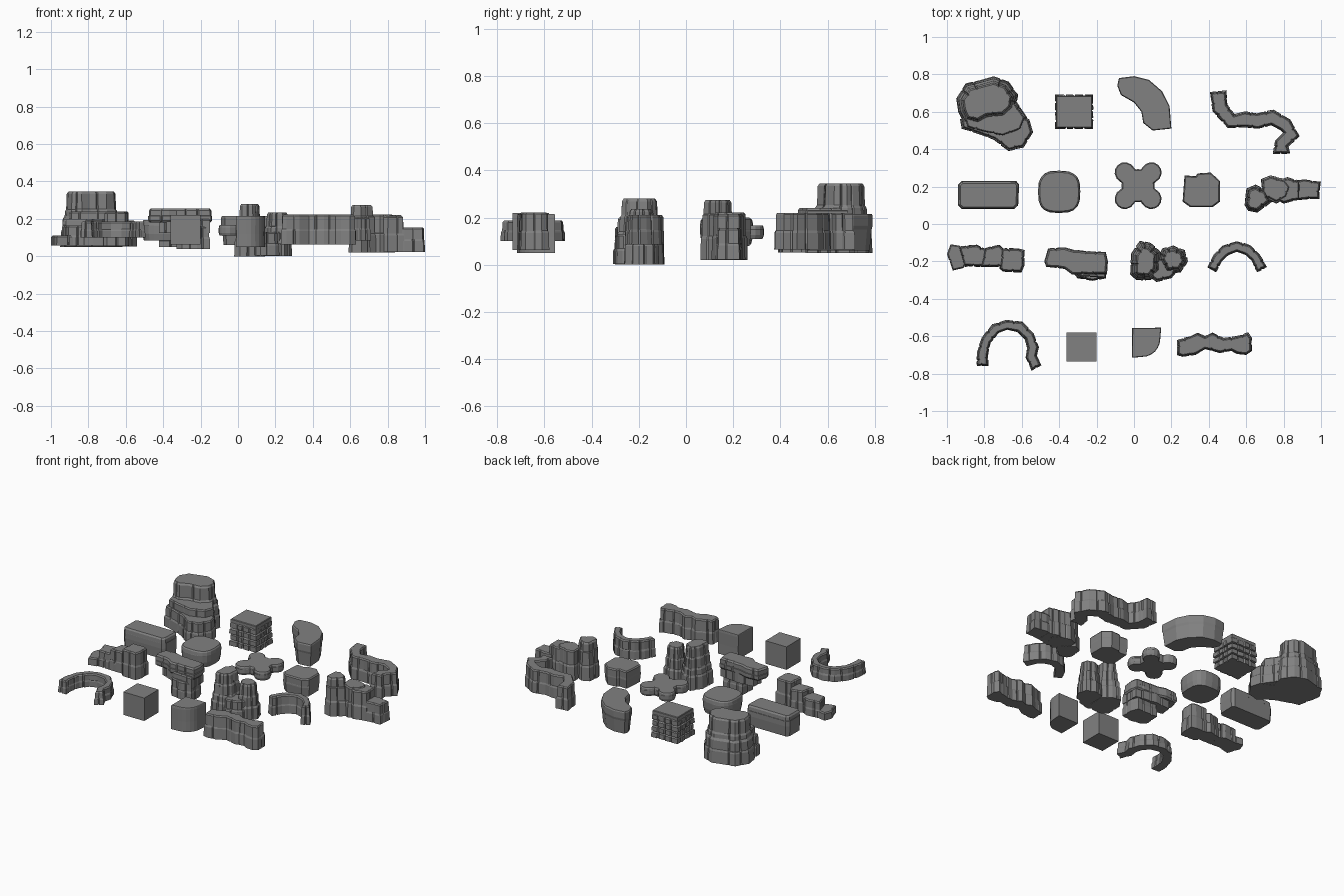
import bpy, bmesh, math, random
from mathutils import Vector

if "Cube" in bpy.data.objects:
    bpy.data.objects.remove(bpy.data.objects["Cube"])
random.seed(7)
grey = bpy.data.materials.new('dark_rock')
grey.diffuse_color = (.22, .22, .22, 1)
grey.use_nodes = True
grey.node_tree.nodes["Principled BSDF"].inputs["Base Color"].default_value = grey.diffuse_color


def ccw(p):
    return p if sum(a.cross(b) for a, b in zip(p, p[1:] + p[:1])) > 0 else p[::-1]


def pts(s):
    """Parse 'x y, x y' in hundredths into points."""
    return [Vector([float(v) / 100 for v in q.split()]) for q in s.split(',')]


def normals(p):
    """Mitred outward normal at every outline point."""
    out = []
    for i, c in enumerate(p):
        a, b = (c - p[i - 1]).normalized(), (p[(i + 1) % len(p)] - c).normalized()
        n = Vector((a.y + b.y, -a.x - b.x)).normalized()
        out.append(n / max(0.6, n.dot(Vector((a.y, -a.x)))))
    return out


def craggy(p, step, depth):
    """Break outline edges into blocks with vertical notches; (point, normal) pairs."""
    out, ns = [], normals(p)
    for k, a in enumerate(p):
        b, na, nb = p[(k + 1) % len(p)], ns[k], ns[(k + 1) % len(p)]
        out.append((a, na))
        e = b - a
        n = int(e.length / step) if step else 0
        inward = Vector((-e.y, e.x)).normalized()
        for j in range(1, n + 1):
            t = (j + random.uniform(-.2, .2)) / (n + 1)
            w = .006 / e.length
            for s, d in ((t - w, 0), (t, depth), (t + w, 0)):
                out.append((a + e * s + inward * d, na.lerp(nb, s)))
    return out


def strata(z0, z1, n, taper=0.0, groove=.004):
    """Rock layers: list of (z, inset) with a chamfer and groove between them."""
    lv, h = [], (z1 - z0) / n
    for k in range(n):
        i = taper * k / max(1, n - 1)
        zt = z0 + h * (k + 1)
        lv += [(z0 + h * k + (.003 if k else 0), i), (zt - .008, i + .001),
               (zt, i + (.007 if k == n - 1 else groove))]
    return lv


def body(name, outline, levels, step=.06, notch=.005, jitter=.003):
    p = craggy(ccw(outline), step, notch)
    bm = bmesh.new()
    rings = []
    for k, (z, inset) in enumerate(levels):
        if k % 3 == 0:
            j = [random.uniform(-jitter / 2, jitter / 2) for _ in p]
        rings.append([bm.verts.new((*(c - m * (inset + r)), z)) for (c, m), r in zip(p, j)])
    for lo, hi in zip(rings, rings[1:]):
        for i in range(len(p)):
            bm.faces.new((lo[i - 1], lo[i], hi[i], hi[i - 1]))
    caps = [bm.faces.new(rings[0][::-1]), bm.faces.new(rings[-1])]
    bm.normal_update()
    bmesh.ops.triangulate(bm, faces=caps, ngon_method='EAR_CLIP')
    bmesh.ops.recalc_face_normals(bm, faces=bm.faces)
    # merge each flat cap's triangles back into larger faces
    bmesh.ops.dissolve_limit(bm, angle_limit=.001, verts=[], edges=[])
    me = bpy.data.meshes.new(name)
    bm.to_mesh(me)
    bm.free()
    me.materials.append(grey)
    ob = bpy.data.objects.new(name, me)
    bpy.context.collection.objects.link(ob)
    return ob


def volume(me):
    bm = bmesh.new()
    bm.from_mesh(me)
    v = bm.calc_volume()
    bm.free()
    return v


def fuse(base, *parts):
    """Union overlapping bodies; a part stays separate if the union is not sound."""
    for o in parts:
        m = base.modifiers.new('union', 'BOOLEAN')
        m.operation, m.solver, m.object = 'UNION', 'EXACT', o
        bpy.context.view_layer.update()
        me = bpy.data.meshes.new_from_object(base.evaluated_get(bpy.context.evaluated_depsgraph_get()))
        base.modifiers.clear()
        if volume(me) > .99 * max(volume(base.data), volume(o.data)):
            base.data = me
            bpy.data.objects.remove(o)


def ribbon(path, width):
    """Outline of a wall of given half width along an open path."""
    p, left, right = pts(path), [], []
    for i, c in enumerate(p):
        d = (p[min(i + 1, len(p) - 1)] - p[max(i - 1, 0)]).normalized()
        n = Vector((-d.y, d.x)) * width * random.uniform(.9, 1.12)
        left.append(c + n)
        right.append(c - n)
    return left + right[::-1]


# back row: terraced mesa
fuse(
    body('mesa', pts('-94 60, -95 67, -90 75, -82 77, -75 79, -67 76, -62 69, -63 61, -69 56, -78 55, -83 52, -91 54'),
         [(.05, 0), (.13, .004), (.14, .008), (.142, .01), (.2, .012), (.212, .02), (.215, .022),
          (.24, .024), (.25, .03), (.252, .031), (.333, .034), (.345, .042)], .08),
    body('mesa_mid', pts('-92 58, -90 51, -80 48, -70 46, -60 50, -57 57, -64 67, -80 68'), strata(.052, .24, 3, .012), .08),
    body('mesa_low', pts('-93 56, -92 51, -83 48, -75 45, -67 39, -59 41, -54 49, -56 56, -70 62'), strata(.051, .19, 2, .008), .08))

# back row: layered block, bent block, winding wall
fuse(
    body('layered_block', pts('-42 51, -22 51, -22 69, -42 69'), strata(.05, .21, 4, 0, .011), .06, .010, .007),
    body('layered_block_cap', pts('-41.6 51.5, -22.4 51.5, -22.4 68.5, -41.6 68.5'), [(.18, 0), (.228, 0), (.232, .003)], 0, 0, 0))
body('bent_block', pts('-9 74, -8 78, 0 79, 8 77, 15 71, 19 63, 20 51, 10 50, 5 54, 4 60, 0 65, -7 69'),
     [(.06, .012), (.15, .004), (.165, 0), (.167, 0), (.207, 0), (.215, .004)], 0, 0, .001)
body('winding_wall', ribbon('45 71, 46 62, 52 55, 59 56, 66 55, 74 57, 81 53, 84 48, 79 43, 79 37.5', .042),
     strata(.065, .22, 2, .006), .06)

# second row: smooth boulders
body('long_boulder', pts('-94 10, -92 8, -64 8, -62 10, -61.5 21, -63 23, -92 23, -94 21'),
     [(.06, .005), (.13, 0), (.165, .001), (.166, .002), (.19, .004), (.2, .012)], 0, 0, .002)
body('round_boulder', [Vector((-.4 + .113 * math.copysign(abs(math.cos(a)) ** .7, math.cos(a)),
                               .172 + .113 * math.copysign(abs(math.sin(a)) ** .7, math.sin(a))))
                       for a in [k * math.tau / 20 for k in range(20)]],
     [(.085, .010), (.12, .002), (.165, 0), (.167, 0), (.187, .003), (.195, .009)], 0, 0, .002)


# four-lobed slab
def lobe(a):
    d = (a % (math.pi / 2)) - math.pi / 4
    r = max(.088, .1 * math.cos(d) + math.sqrt(max(0, .055 ** 2 - (.1 * math.sin(d)) ** 2)))
    return Vector((.022 + r * math.cos(a), .205 + r * math.sin(a)))


body('clover_slab', [lobe(k * math.tau / 40) for k in range(40)],
     [(.11, .006), (.125, 0), (.15, 0), (.151, .001), (.16, .002), (.167, .006)], 0, 0, .001)
body('small_boulder', pts('26 12, 30 9, 42 9, 46 12, 46 23, 41 27.5, 34 27, 33 25.5, 27 26'),
     [(.08, .006), (.14, 0), (.15, .001), (.151, .001), (.192, .001), (.2, .007)], 0, 0, .001)

# stepped ridge
fuse(
    body('stepped_ridge', pts('59 10, 60 19, 65 21, 71 18, 74 12, 66 6, 61 7'),
         [(.02, 0), (.11, .002), (.12, .006), (.122, .008), (.21, .010), (.215, .014), (.217, .014), (.264, .016), (.275, .023)]),
    body('ridge_mid', pts('68 15, 68 24, 73 26, 81 24, 84 20, 82 14, 76 11'), strata(.021, .222, 2, .008)),
    body('ridge_mid_low', pts('74 14, 75 22, 82 25, 89 23, 89 13, 80 11'), strata(.022, .215, 2, .006)),
    body('ridge_end', pts('80 12.5, 82 22, 91 24, 99.8 22.5, 99 13.5, 89 13'), strata(.023, .155, 2, .004)))

# third row: staircase ridge
fuse(
    body('stair_ridge', pts('-72 -24, -70 -25.5, -60 -26, -58.5 -22, -58.5 -14, -62 -13, -71 -13'), strata(.055, .236, 2, .006)),
    body('stair_upper', pts('-82 -23, -80 -13, -72 -11, -68 -15, -68 -23'), strata(.056, .2, 2, .004)),
    body('stair_mid', pts('-91 -22.5, -94 -12, -84 -11, -78 -14, -77 -23'), strata(.057, .165, 2, .004)),
    body('stair_low', pts('-97 -25, -100 -16, -98 -11, -89 -12, -86 -22'), strata(.058, .11, 1)))

# overhanging rock: wide cap on a narrower stem
fuse(
    body('overhang_rock', pts('-48 -20, -46 -13, -37 -12.5, -32 -14, -15 -15, -14 -20, -14.5 -27, -33 -27, -37 -24, -47 -23'),
         [(.18, .008), (.19, 0), (.215, 0), (.217, .003), (.245, .004), (.255, .012)], .08),
    body('overhang_mid', pts('-42 -22, -41 -15, -30 -14, -15 -16, -15 -29, -29 -28, -34 -25'), strata(.125, .2, 1)),
    body('overhang_stem', pts('-33 -26, -32 -16, -17 -16, -15 -21, -15 -29, -22 -30.5, -30 -29'), strata(.04, .16, 2, .004)))

# twin pillars on a shared base
fuse(
    body('twin_pillars', pts('-2 -27, -1.5 -16, 3 -9, 9 -10, 14.5 -15, 14 -25, 9 -30, 1 -30'),
         [(0, 0), (.085, .003), (.095, .008), (.097, .009), (.13, .011), (.14, .017), (.142, .017),
          (.2, .021), (.21, .027), (.212, .027), (.268, .030), (.28, .037)]),
    body('second_pillar', pts('13 -19, 15 -13, 21 -11.5, 27 -14, 29 -20, 25 -26, 17 -26'),
         [(.002, 0), (.08, .002), (.09, .008), (.092, .010), (.15, .013), (.16, .018), (.162, .018), (.223, .022), (.235, .029)]),
    body('pillar_base', pts('7 -27, 8 -18, 20 -18, 25 -24, 20 -29, 12 -31'), strata(.003, .13, 2, .008)))

# curved walls
body('small_arc_wall', ribbon('41.5 -24.5, 45 -18, 49 -14, 55 -12, 61 -14, 65 -18, 68.5 -24.5', .029),
     strata(.085, .21, 2, .005))
body('large_arc_wall', ribbon('-81 -76, -81 -69, -79 -62, -74 -56, -68 -54, -61 -55, -56 -60, -54 -66, -55 -71, -52 -77', .028),
     strata(.1, .187, 2, .005))

# front row: plain cube and block with one rounded corner
body('plain_cube', pts('-36 -73.5, -20 -73.5, -20 -58, -36 -58'), [(.062, 0), (.22, 0)], 0, 0, 0)
arc = [Vector((.045 + .095 * math.cos(a), -.615 + .095 * math.sin(a)))
       for a in [-math.pi / 2 + k * math.pi / 12 for k in range(7)]]
body('rounded_corner_block', arc + pts('14.5 -55.5, -1 -55.5, -1 -71.5'),
     [(.05, 0), (.12, .001), (.20, 0), (.202, 0), (.212, .001), (.215, .003)], 0, 0, .001)

# front row: straight wall
body('straight_wall', pts('23 -70, 23 -62, 30 -60, 34 -58, 38 -60, 42 -58, 48 -61, 55 -60, 61 -58, 63 -61, 63 -68, 60 -70, '
                          '55 -69.5, 52 -68, 46 -69, 38 -67, 33 -70, 26 -71'), strata(.062, .222, 2, .005))
